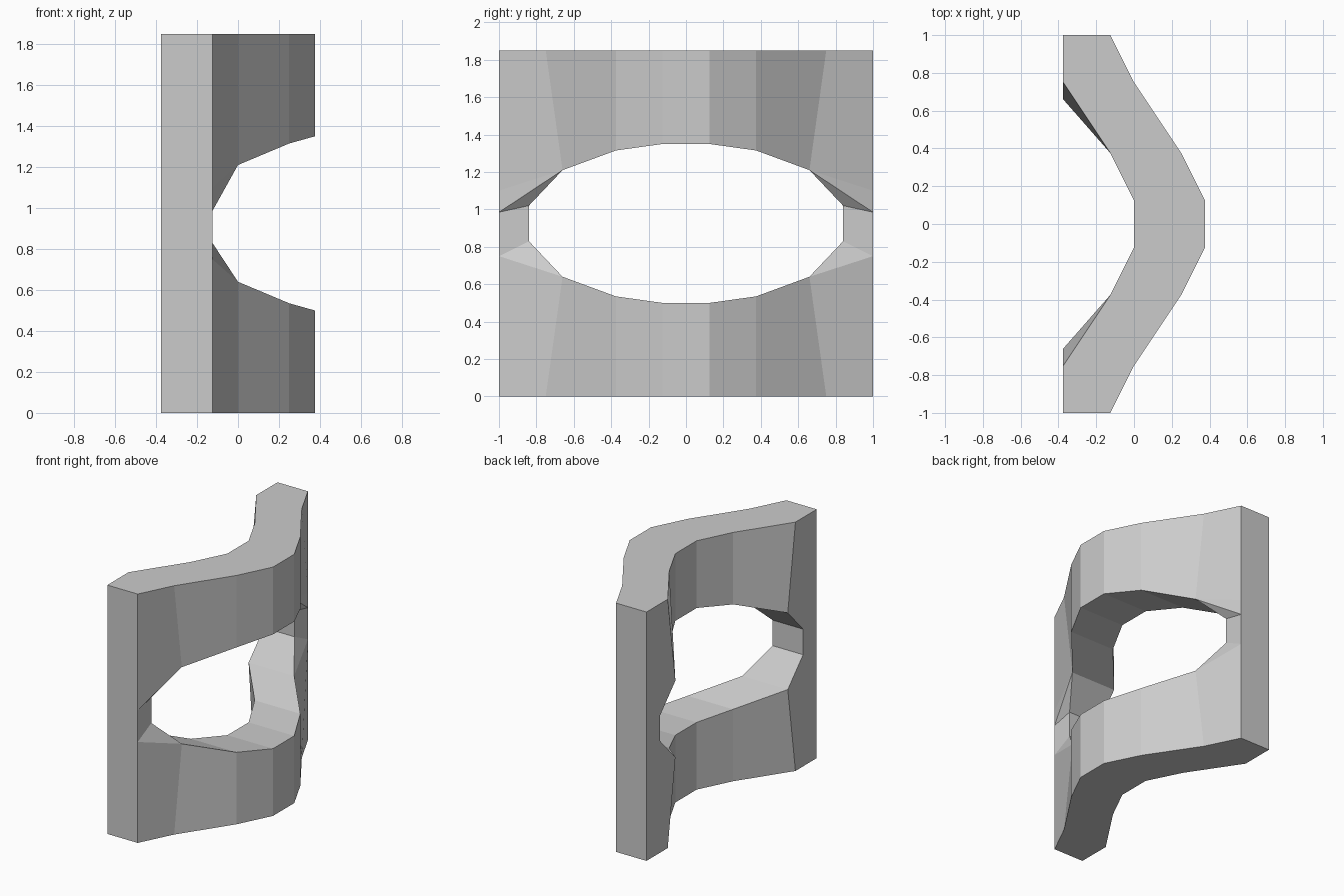
import bpy
import bmesh

cube = bpy.data.objects.get("Cube")
if cube:
    bpy.data.objects.remove(cube, do_unlink=True)

HEIGHT = 1.85
MID = HEIGHT / 2

# Bent plan of each skin (x, y), from the middle to the end
PLAN = {
    "outer": [(0.375, 0), (0.375, 0.125), (0.25, 0.375), (0, 0.75), (-0.125, 1)],
    "inner": [(0, 0), (0, 0.125), (-0.125, 0.375), (-0.375, 0.75), (-0.375, 1)],
}
# Opening rim (y, height above the middle), and rim heights carried to the end edge
RIM = [(0, 0.425), (0.125, 0.425), (0.375, 0.39), (0.66, 0.285), (0.84, 0.095), (0.84, 0)]
END = [0.175, 0.06, 0]

bm = bmesh.new()


def face(points, sy, sz):
    """Add one face, reflected into the wanted quarter."""
    bm.faces.new([bm.verts.new((x, y * sy, MID + z * sz)) for x, y, z in points])


def quarter(sy, sz):
    rims, tops, ends = {}, {}, {}
    for side, plan in PLAN.items():
        top = [(x, y, MID) for x, y in plan]
        xs = [x for x, y in plan] + [plan[-1][0]]
        rim = [(x, y, z) for x, (y, z) in zip(xs, RIM)]
        end = [(plan[-1][0], 1, z) for z in END]
        # Skin above the opening
        for i in range(3):
            face([top[i], top[i + 1], rim[i + 1], rim[i]], sy, sz)
        face([top[3], top[4], end[0], rim[3]], sy, sz)
        # Twisted corner panel, split along a ridge above and a crease below
        if sz > 0:
            face([rim[3], end[0], end[1]], sy, sz)
            face([rim[3], end[1], rim[4]], sy, sz)
        else:
            face([rim[3], end[0], rim[4]], sy, sz)
            face([end[0], end[1], rim[4]], sy, sz)
        face([rim[4], end[1], end[2], rim[5]], sy, sz)
        rims[side], tops[side], ends[side] = rim, top, [top[4]] + end
    # Rim walls, top or bottom edge, and end wall join the two skins
    for strip in (rims, tops, ends):
        a, b = strip["outer"], strip["inner"]
        for i in range(len(a) - 1):
            face([a[i], a[i + 1], b[i + 1], b[i]], sy, sz)


for sy in (1, -1):
    for sz in (1, -1):
        quarter(sy, sz)

bmesh.ops.remove_doubles(bm, verts=bm.verts, dist=0.0005)
bmesh.ops.recalc_face_normals(bm, faces=bm.faces)
# Merge the flat halves left along the symmetry planes
bmesh.ops.dissolve_limit(bm, angle_limit=0.002, verts=bm.verts, edges=bm.edges)

mesh = bpy.data.meshes.new("bent_panel")
bm.to_mesh(mesh)
bm.free()

grey = bpy.data.materials.new("light_grey")
grey.use_nodes = True
colour = (0.6, 0.6, 0.6, 1)
grey.diffuse_color = colour
grey.node_tree.nodes["Principled BSDF"].inputs["Base Color"].default_value = colour
mesh.materials.append(grey)

panel = bpy.data.objects.new("bent_panel", mesh)
bpy.context.collection.objects.link(panel)
